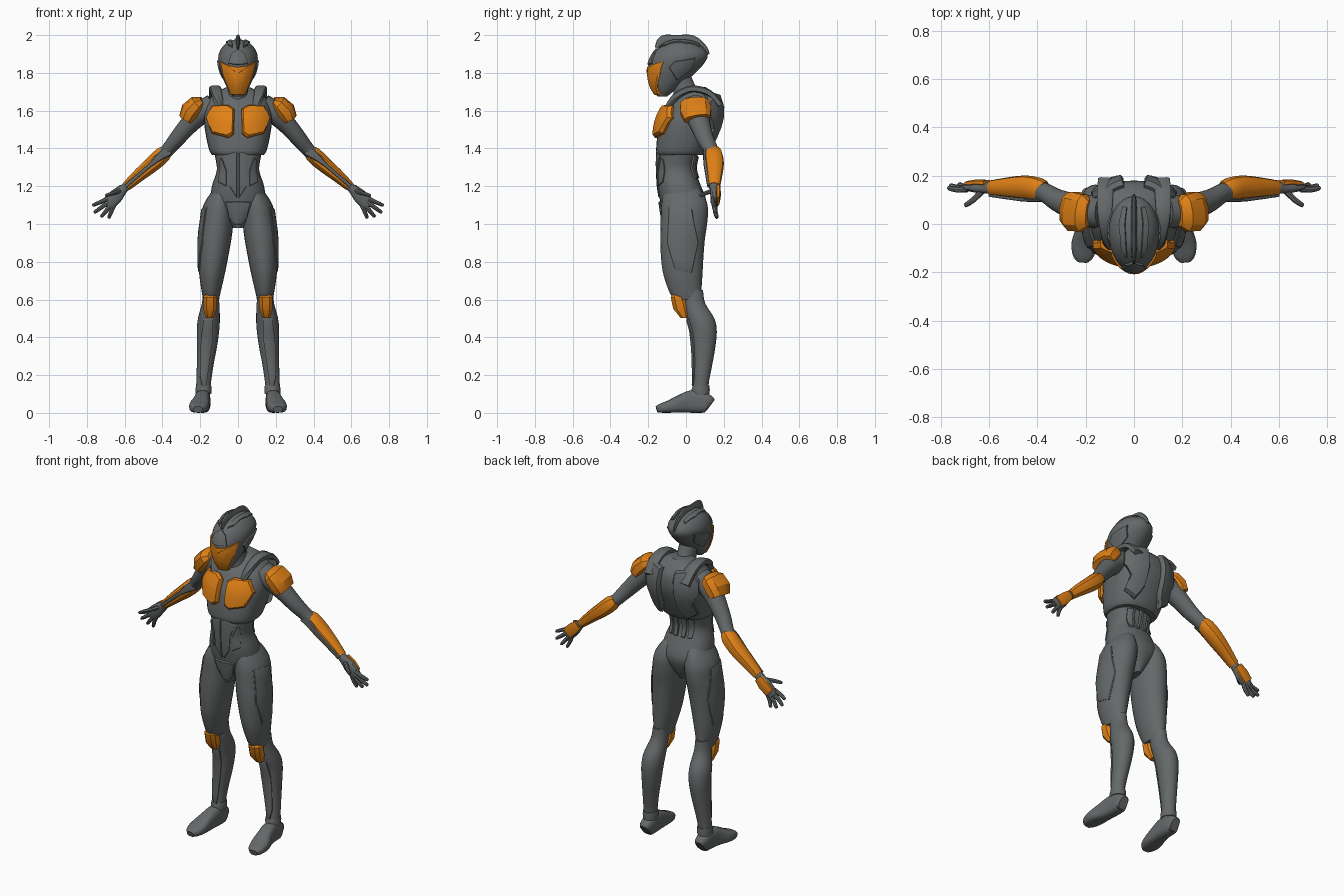
import bpy, bmesh, math
from mathutils import Vector
from mathutils.bvhtree import BVHTree


def material(name, rgb):
    m = bpy.data.materials.new(name)
    m.diffuse_color = (*rgb, 1)
    return m


GREY = material("dark_grey", (0.13, 0.14, 0.142))
ORANGE = material("orange", (0.75, 0.22, 0.008))


def finish(name, bm, mat, mirror, angle=32):
    me = bpy.data.meshes.new(name)
    bm.to_mesh(me)
    bm.free()
    me.materials.append(mat)
    me.shade_smooth()
    me.set_sharp_from_angle(angle=math.radians(angle))
    ob = bpy.data.objects.new(name, me)
    bpy.context.collection.objects.link(ob)
    if mirror:
        ob.modifiers.new("Mirror", 'MIRROR').use_mirror_merge = False
    return ob


def spline(st, sub):
    """Catmull-Rom through the stations."""
    out = []
    for i in range(len(st) - 1):
        a, b, c, d = st[max(i - 1, 0)], st[i], st[i + 1], st[min(i + 2, len(st) - 1)]
        for k in range(sub):
            t = k / sub
            out.append([0.5 * (2*q + (r - p)*t + (2*p - 5*q + 4*r - s)*t*t + (3*q - p - 3*r + s)*t**3)
                        for p, q, r, s in zip(a, b, c, d)])
    return out + [list(st[-1])]


def loft(name, stations, mat=GREY, mirror=False, n=24, e=2.0, sub=4, flat=True, ref=(0, 1, 0), turn=0):
    """Skin rings (x, y, z, half width, half depth), level or square to the path."""
    st = spline(stations, sub)
    bm = bmesh.new()
    rings = []
    for i, (x, y, z, rx, ry) in enumerate(st):
        a, b = st[max(i - 1, 0)], st[min(i + 1, len(st) - 1)]
        t = Vector((0, 0, 1)) if flat else (Vector(b[:3]) - Vector(a[:3])).normalized()
        side = Vector(ref).cross(t).normalized()
        up = t.cross(side)
        ring = []
        for k in range(n):
            w = 2 * math.pi * (k + turn) / n
            c, s = math.cos(w), math.sin(w)
            u = math.copysign(abs(c) ** (2 / e), c) * rx
            v = math.copysign(abs(s) ** (2 / e), s) * ry
            p = Vector((x, y, z)) + side * u + up * v
            p.z = max(p.z, 0)
            ring.append(bm.verts.new(p))
        rings.append(ring)
    for r, q in zip(rings, rings[1:]):
        for k in range(n):
            bm.faces.new((r[k], r[(k + 1) % n], q[(k + 1) % n], q[k]))
    bm.faces.new(rings[0])
    bm.faces.new(rings[-1])
    bmesh.ops.recalc_face_normals(bm, faces=bm.faces)
    return finish(name, bm, mat, mirror)


VIEW = {'front': (lambda u, v: (u, -2, v), (0, 1, 0)), 'back': (lambda u, v: (u, 2, v), (0, -1, 0)),
        'side': (lambda u, v: (2, u, v), (-1, 0, 0)), 'top': (lambda u, v: (u, v, 3), (0, 0, -1))}


def plate(name, target, outline, view, thick, mat=GREY, mirror=True, bevel=0.95, div=4):
    """Raised panel: an outline projected onto a body part."""
    me = target.data
    tree = BVHTree.FromPolygons([v.co for v in me.vertices], [p.vertices[:] for p in me.polygons])
    place, d = VIEW[view]
    d = Vector(d)
    pts = []
    for a, b in zip(outline, outline[1:] + outline[:1]):
        pts += [Vector(a).lerp(Vector(b), k / div) for k in range(div)]
    mid = sum(pts, Vector((0, 0))) / len(pts)
    bm = bmesh.new()

    def drop(p, off):
        o = Vector(place(*p))
        hit, nor, *_ = tree.ray_cast(o, d)
        if hit is None:
            hit, nor, *_ = tree.find_nearest(o + d * 2)
        if nor.dot(d) > 0:
            nor = -nor
        return bm.verts.new(hit + nor * off)

    rings = [[drop(mid.lerp(p, f), off) for p in pts]
             for f, off in ((1, -0.012), (1, thick * 0.5), (bevel, thick), (0.65, thick), (0.33, thick))]
    c = drop(mid, thick)
    m = len(pts)
    for r, q in zip(rings, rings[1:]):
        for k in range(m):
            bm.faces.new((r[k], r[(k + 1) % m], q[(k + 1) % m], q[k]))
    for k in range(m):
        bm.faces.new((rings[-1][k], rings[-1][(k + 1) % m], c))
    bm.normal_update()
    if sum(f.normal.dot(d) * f.calc_area() for f in bm.faces) > 0:
        bmesh.ops.reverse_faces(bm, faces=bm.faces)
    return finish(name, bm, mat, mirror)


# Torso
waist = loft("abdomen_and_pelvis", [
    (0, -.03, .98, .025, .08), (0, -.02, 1.04, .07, .105), (0, -.015, 1.12, .14, .122),
    (0, -.035, 1.2, .138, .115), (0, -.052, 1.28, .113, .102), (0, -.05, 1.34, .118, .105),
    (0, -.035, 1.42, .135, .115)], e=2.3)
chest = loft("chest", [
    (0, -.03, 1.365, .135, .12), (0, -.025, 1.39, .152, .133), (0, 0, 1.48, .172, .15), (0, .022, 1.56, .18, .155),
    (0, .045, 1.64, .165, .13), (0, .055, 1.69, .125, .09), (0, .05, 1.725, .06, .055)], n=32, e=2.4)
loft("neck", [(0, .01, 1.66, .062, .075), (0, -.01, 1.73, .05, .06), (0, -.04, 1.8, .05, .06)])
plate("chest_plate", chest, [(.018, 1.6), (.05, 1.622), (.13, 1.62), (.158, 1.56), (.128, 1.478),
                             (.05, 1.455), (.022, 1.475)], 'front', .03, ORANGE, bevel=.86)
plate("back_panel", chest, [(.04, 1.68), (.12, 1.69), (.155, 1.64), (.16, 1.57), (.13, 1.51),
                            (.135, 1.43), (.08, 1.39), (.05, 1.46)], 'back', .028, bevel=.9)
loft("collar_strap", [(.095, -.09, 1.61, .024, .016), (.11, -.05, 1.675, .026, .018), (.12, .03, 1.715, .03, .018),
                      (.12, .12, 1.695, .035, .018), (.115, .18, 1.63, .035, .016)],
     mirror=True, n=8, e=4, flat=False, ref=(0, .3, 1), turn=.5)
plate("abdomen_panel", waist, [(.006, 1.14), (.045, 1.2), (.05, 1.28), (.075, 1.36), (.006, 1.385)], 'front', .006)
plate("flank_panel", waist, [(.06, 1.2), (.1, 1.22), (.095, 1.34), (.085, 1.35), (.06, 1.28)], 'front', .006)
plate("groin_panel", waist, [(-.065, 1.12), (.065, 1.12), (.045, 1.04), (.015, 1.0), (-.015, 1.0), (-.045, 1.04)],
      'front', .01, mirror=False)
for i, x in enumerate((.012, .05)):
    plate(f"lower_back_bar_{i + 1}", waist, [(x, 1.24), (x + .024, 1.24), (x + .03, 1.36), (x, 1.36)], 'back', .01)

# Head
head = loft("helmet", [
    (0, -.125, 1.675, .028, .025), (0, -.115, 1.715, .055, .065), (0, -.085, 1.78, .083, .113),
    (0, -.055, 1.84, .1, .143), (0, -.032, 1.89, .104, .147), (0, -.026, 1.93, .088, .122),
    (0, -.028, 1.96, .058, .085), (0, -.03, 1.976, .02, .04)], n=32)
plate("visor", head, [(.09, 1.86), (.045, 1.838), (0, 1.83), (-.045, 1.838), (-.09, 1.86), (-.076, 1.79),
                      (-.035, 1.685), (.035, 1.685), (.076, 1.79)], 'front', .008, ORANGE, mirror=False)
plate("brow", head, [(.05, 1.848), (0, 1.842), (-.05, 1.848), (-.035, 1.9), (0, 1.925), (.035, 1.9)],
      'front', .008, mirror=False)
plate("ear_panel", head, [(-.09, 1.83), (-.06, 1.86), (.05, 1.88), (.03, 1.82), (-.05, 1.765)], 'side', .008)
plate("helmet_ridge", head, [(.028, -.14), (.05, -.11), (.06, 0), (.045, .07), (.028, .07), (.036, 0)], 'top', .008)
loft("crest", [(0, -.155, 1.93, .006, .012), (0, -.12, 1.968, .011, .031), (0, -.05, 1.975, .013, .025),
               (0, .03, 1.967, .013, .033), (0, .09, 1.925, .011, .025), (0, .115, 1.895, .006, .012)],
     n=12, flat=False, ref=(0, 0, 1), sub=3)

# Arms
loft("upper_arm", [(.13, .05, 1.63, .06, .07), (.2, .055, 1.585, .06, .065), (.26, .075, 1.525, .05, .055),
                   (.32, .1, 1.455, .043, .046), (.37, .13, 1.395, .036, .04), (.42, .145, 1.345, .035, .04)],
     mirror=True, flat=False, n=20)
loft("shoulder_pad", [(.187, .042, 1.652, .025, .055), (.212, .045, 1.637, .048, .08), (.25, .052, 1.597, .056, .085),
                      (.272, .06, 1.557, .043, .072)],
     ORANGE, True, n=10, e=2.4, sub=1, flat=False)
loft("forearm_guard", [(.37, .14, 1.393, .026, .036), (.395, .146, 1.37, .043, .046), (.45, .152, 1.32, .042, .049),
                       (.52, .152, 1.262, .035, .041), (.59, .15, 1.2, .026, .031)],
     ORANGE, True, n=12, e=2.4, sub=2, flat=False)
loft("forearm_strip", [(.365, .105, 1.39, .03, .012), (.41, .101, 1.36, .022, .01), (.47, .104, 1.308, .01, .01),
                       (.595, .122, 1.2, .01, .01)], mirror=True, n=8, e=3, flat=False, sub=2)
loft("palm", [(.58, .15, 1.21, .022, .026), (.61, .15, 1.182, .025, .024), (.645, .15, 1.148, .037, .021),
              (.68, .152, 1.115, .037, .016), (.695, .153, 1.1, .03, .012)], mirror=True, n=16, e=2.4, flat=False)
loft("hand_guard", [(.605, .17, 1.19, .026, .012), (.64, .172, 1.157, .034, .013), (.68, .168, 1.12, .032, .01)],
     ORANGE, True, n=8, e=3, sub=1, flat=False, turn=.5)
fingers = [((.69, .145, 1.133), (.77, .15, 1.098)), ((.685, .15, 1.115), (.762, .16, 1.06)),
           ((.672, .155, 1.1), (.725, .165, 1.037)), ((.655, .155, 1.105), (.685, .165, 1.03))]
for i, (a, b) in enumerate(fingers + [((.625, .14, 1.175), (.7, .075, 1.15))]):
    a, b = Vector(a), Vector(b)
    m = a.lerp(b, .5) - Vector((0, .006, 0))
    loft("thumb" if i == 4 else f"finger_{i + 1}",
         [(*a, .013, .014), (*m, .011, .012), (*b.lerp(m, .12), .009, .01), (*b, .004, .005)],
         mirror=True, n=8, sub=2, flat=False)

# Legs
thigh = loft("thigh", [
    (.142, .005, .6, .042, .065), (.142, -.003, .635, .049, .083), (.138, -.016, .73, .067, .103),
    (.131, -.02, .82, .078, .112), (.122, -.018, .92, .087, .118), (.11, -.01, 1.02, .087, .124),
    (.1, -.008, 1.1, .083, .122), (.085, -.015, 1.17, .055, .1), (.07, -.02, 1.21, .03, .06)], mirror=True)
shin = loft("lower_leg", [
    (.143, .035, .65, .04, .055), (.145, .045, .58, .046, .057), (.154, .078, .5, .058, .072),
    (.159, .094, .43, .059, .069), (.165, .094, .34, .052, .06), (.174, .088, .25, .044, .05),
    (.182, .08, .16, .039, .041), (.184, .075, .1, .037, .045), (.185, .07, .05, .038, .05)], mirror=True)
plate("thigh_panel", thigh, [(-.09, 1.09), (.03, 1.08), (.065, .9), (.03, .74), (-.06, .76), (-.1, .9)],
      'side', .006)
plate("shin_panel", shin, [(.135, .5), (.18, .5), (.192, .4), (.2, .2), (.19, .14), (.17, .14), (.155, .25),
                           (.135, .4)], 'front', .008)
loft("knee_guard", [(.145, -.045, .637, .024, .022), (.148, -.043, .612, .038, .04), (.148, -.028, .55, .038, .042),
                    (.15, -.008, .503, .022, .022)], ORANGE, True, n=8, e=2.6, sub=1, turn=.5)
loft("ankle_cuff", [(.183, .077, .1, .041, .048), (.182, .078, .125, .043, .048), (.182, .08, .145, .04, .044)],
     mirror=True, sub=1)
loft("foot", [(.185, .13, .04, .026, .035), (.185, .11, .05, .038, .05), (.187, .04, .06, .041, .06),
              (.194, -.02, .05, .045, .05), (.205, -.08, .035, .053, .035), (.21, -.13, .025, .044, .025),
              (.212, -.155, .018, .024, .017)], mirror=True, e=2.8, flat=False, ref=(0, 0, 1))
